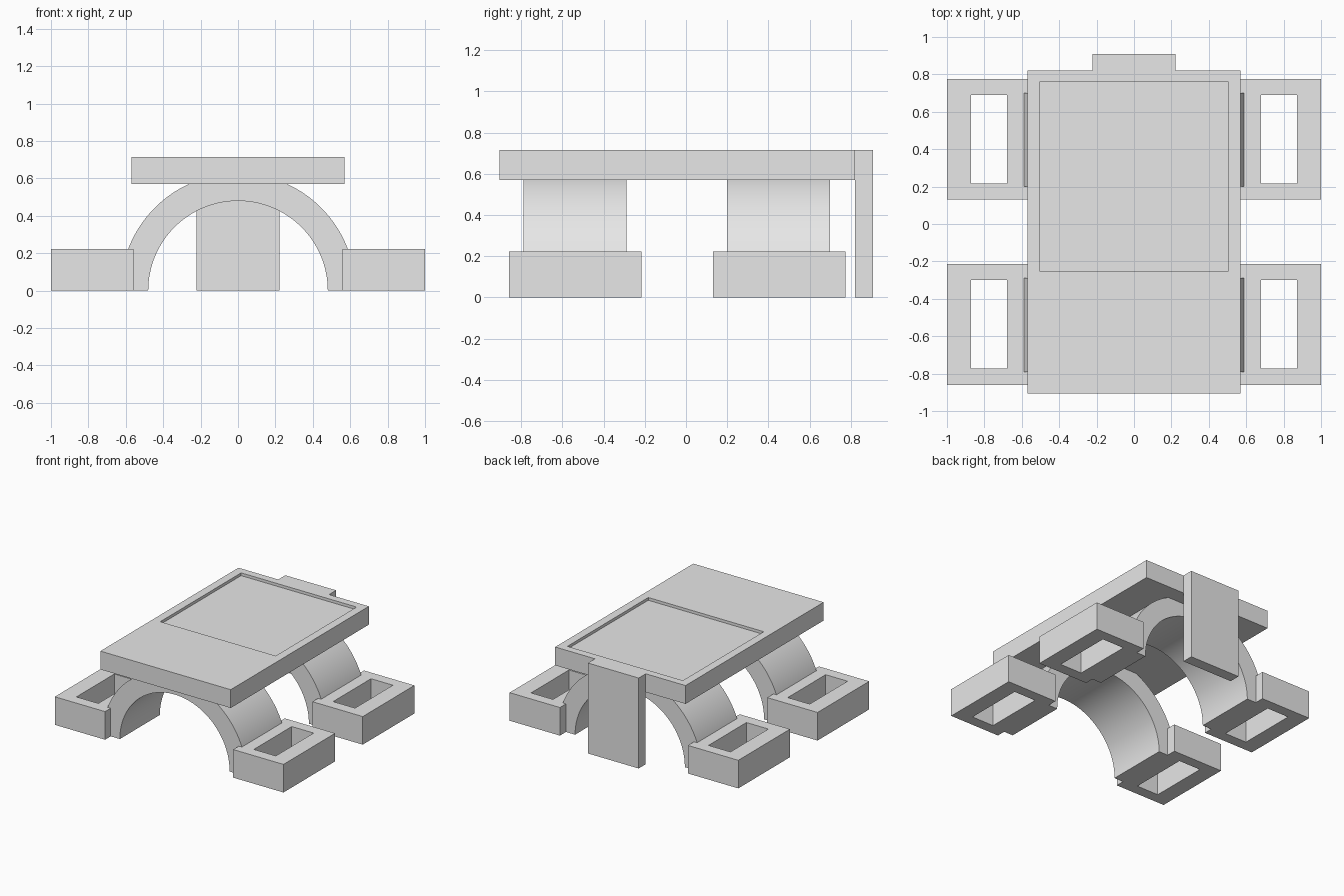
import bpy, bmesh, math

old = bpy.data.objects.get("Cube")
if old:
    bpy.data.objects.remove(old, do_unlink=True)

grey = bpy.data.materials.new("plain grey")
grey.use_nodes = True
grey.diffuse_color = (0.8, 0.8, 0.8, 1)
grey.node_tree.nodes["Principled BSDF"].inputs["Base Color"].default_value = (0.8, 0.8, 0.8, 1)


def finish(bm, name):
    bmesh.ops.recalc_face_normals(bm, faces=bm.faces)
    mesh = bpy.data.meshes.new(name)
    bm.to_mesh(mesh)
    bm.free()
    mesh.materials.append(grey)
    obj = bpy.data.objects.new(name, mesh)
    bpy.context.collection.objects.link(obj)
    return obj


def box(name, x, y, z):
    bm = bmesh.new()
    bmesh.ops.create_cube(bm, size=1)
    for v in bm.verts:
        v.co = [lo + (c + 0.5) * (hi - lo) for c, (lo, hi) in zip(v.co, (x, y, z))]
    return finish(bm, name)


def cut(obj, x, y, z):
    cutter = box(obj.name + "_cutter", x, y, z)
    cutter.hide_render = True
    cutter.hide_set(True)
    mod = obj.modifiers.new("cut", "BOOLEAN")
    mod.operation = "DIFFERENCE"
    mod.solver = "EXACT"
    mod.object = cutter
    bpy.context.view_layer.objects.active = obj
    bpy.ops.object.modifier_apply(modifier=mod.name)
    bpy.data.objects.remove(cutter, do_unlink=True)


def arch(name, y0, y1, inner=0.48, outer=0.628, steps=64):
    # Half ring profile pushed along y
    bm = bmesh.new()
    angles = [math.pi * i / steps for i in range(steps + 1)]
    rings = [[bm.verts.new((r * math.cos(a), y, r * math.sin(a)))
              for r, y in ((inner, y0), (outer, y0), (outer, y1), (inner, y1))]
             for a in angles]
    for a, b in zip(rings, rings[1:]):
        for k in range(4):
            n = (k + 1) % 4
            bm.faces.new((a[k], a[n], b[n], b[k]))
    bm.faces.new(rings[0])
    bm.faces.new(rings[-1])
    obj = finish(bm, name)
    bpy.ops.object.select_all(action="DESELECT")
    obj.select_set(True)
    bpy.context.view_layer.objects.active = obj
    bpy.ops.object.shade_smooth_by_angle(angle=math.radians(30))


# Deck with a shallow recess on top
deck = box("deck", (-0.57, 0.57), (-0.905, 0.82), (0.57, 0.715))
cut(deck, (-0.505, 0.505), (-0.25, 0.76), (0.693, 0.8))

# Rear support panel
box("rear_panel", (-0.222, 0.222), (0.82, 0.908), (0, 0.715))

# Arches, each with a hollow foot block on both sides
for place, y in (("front", -0.86), ("rear", 0.13)):
    arch(place + "_arch", y + 0.07, y + 0.57)
    for side, s in (("left", 1), ("right", -1)):
        foot = box(f"{place}_{side}_foot", sorted((s * 0.56, s)), (y, y + 0.645), (0, 0.222))
        cut(foot, sorted((s * 0.68, s * 0.872)), (y + 0.087, y + 0.56), (-0.1, 0.4))
